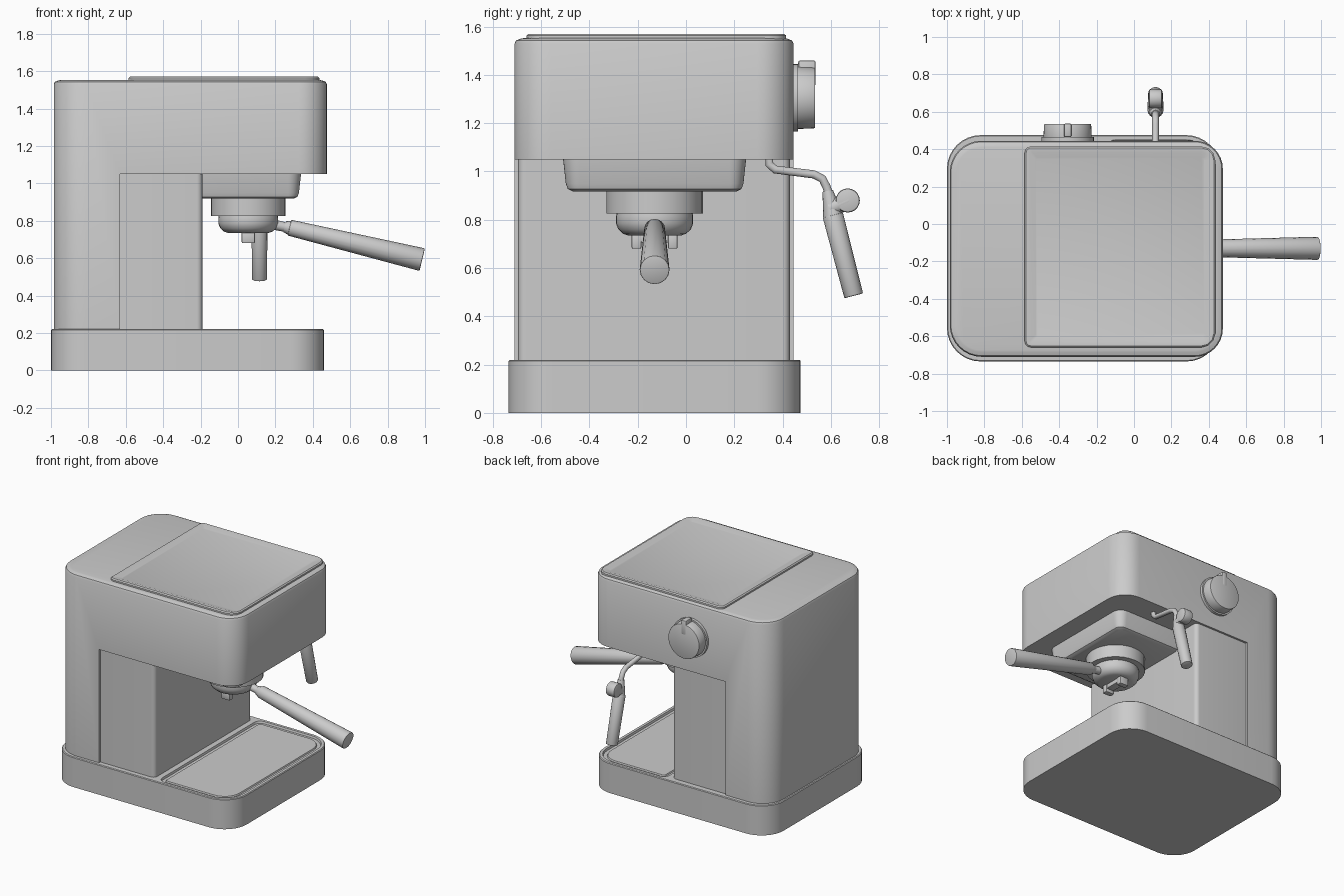
import bpy, bmesh, math
from mathutils import Vector

cube = bpy.data.objects.get("Cube")
if cube:
    bpy.data.objects.remove(cube, do_unlink=True)

grey = bpy.data.materials.new("plain grey")
grey.use_nodes = True
grey.diffuse_color = (0.6, 0.6, 0.6, 1)
grey.node_tree.nodes["Principled BSDF"].inputs["Base Color"].default_value = (0.6, 0.6, 0.6, 1)


def finish(ob, angle=35):
    """Apply modifiers, colour and shade one part."""
    bpy.ops.object.select_all(action='DESELECT')
    ob.select_set(True)
    bpy.context.view_layer.objects.active = ob
    bpy.ops.object.convert(target='MESH')
    ob.data.materials.clear()
    ob.data.materials.append(grey)
    bpy.ops.object.shade_smooth_by_angle(angle=math.radians(angle))
    return ob


def rounded(x0, x1, y0, y1, left, right, inset=0, n=8):
    """Rounded rectangle outline with separate left and right corner radii."""
    x0, x1, y0, y1 = x0 + inset, x1 - inset, y0 + inset, y1 - inset
    left, right = max(left - inset, 0.01), max(right - inset, 0.01)
    corners = [(x1 - right, y1 - right, right), (x0 + left, y1 - left, left),
               (x0 + left, y0 + left, left), (x1 - right, y0 + right, right)]
    pts = []
    for k, (cx, cy, r) in enumerate(corners):
        for i in range(n + 1):
            a = math.pi / 2 * (k + i / n)
            pts.append((cx + r * math.cos(a), cy + r * math.sin(a)))
    return pts


def circle(cx, cy, r, n=32):
    return [(cx + r * math.cos(math.tau * i / n), cy + r * math.sin(math.tau * i / n))
            for i in range(n)]


def loft(name, rings, done=True):
    """Skin stacked (outline, z) rings and cap both ends."""
    bm = bmesh.new()
    loops = [[bm.verts.new((x, y, z)) for x, y in pts] for pts, z in rings]
    for a, b in zip(loops, loops[1:]):
        for i in range(len(a)):
            j = (i + 1) % len(a)
            bm.faces.new((a[i], a[j], b[j], b[i]))
    bm.faces.new(loops[0][::-1])
    bm.faces.new(loops[-1])
    bmesh.ops.recalc_face_normals(bm, faces=bm.faces)
    me = bpy.data.meshes.new(name)
    bm.to_mesh(me)
    bm.free()
    ob = bpy.data.objects.new(name, me)
    bpy.context.collection.objects.link(ob)
    return finish(ob) if done else ob


def rod(name, a, b, r1, r2, sides=16, bevel=0.0):
    """Tapered cylinder between two points."""
    a, b = Vector(a), Vector(b)
    bpy.ops.mesh.primitive_cone_add(vertices=sides, radius1=r1, radius2=r2,
                                    depth=(b - a).length, location=(a + b) / 2,
                                    rotation=(b - a).to_track_quat('Z', 'Y').to_euler())
    ob = bpy.context.object
    ob.name = name
    if bevel:
        m = ob.modifiers.new("Bevel", 'BEVEL')
        m.width, m.segments, m.limit_method = bevel, 2, 'ANGLE'
        m.angle_limit = math.radians(50)
    return finish(ob)


def box(name, lo, hi, bevel=0.0):
    lo, hi = Vector(lo), Vector(hi)
    bpy.ops.mesh.primitive_cube_add(size=1, location=(lo + hi) / 2)
    ob = bpy.context.object
    ob.name = name
    ob.scale = hi - lo
    bpy.ops.object.transform_apply(location=False, rotation=False, scale=True)
    if bevel:
        m = ob.modifiers.new("Bevel", 'BEVEL')
        m.width, m.segments = bevel, 2
    return finish(ob)


# Base with a shallow drip tray set into its top
BASE = (-1.0, 0.46, -0.735, 0.475, 0.18, 0.18)
TRAY = (-0.15, 0.435, -0.71, 0.45, 0.05, 0.155)
loft("base", [(rounded(*BASE), 0), (rounded(*BASE), 0.215), (rounded(*BASE, 0.005), 0.22),
              (rounded(*TRAY), 0.22), (rounded(*TRAY, 0.004), 0.205),
              (rounded(*TRAY, 0.03), 0.205), (rounded(*TRAY, 0.034), 0.214)])

# Housing: full-height rear with the head reaching forward
BODY = (-0.985, 0.475, -0.71, 0.445, 0.17, 0.15)
housing = loft("housing", [(rounded(*BODY), 0.215), (rounded(*BODY), 1.53),
                           (rounded(*BODY, 0.006), 1.543), (rounded(*BODY, 0.025), 1.55),
                           (rounded(*BODY, 0.035), 1.552)], done=False)
cutter = box("housing_cutter", (-0.63, -1, 0.1), (1, 1, 1.05))
cutter.hide_render = True
cut = housing.modifiers.new("Cut", 'BOOLEAN')
cut.object, cut.solver = cutter, 'EXACT'
finish(housing)
bpy.data.objects.remove(cutter, do_unlink=True)

# Slightly recessed column below the head
COLUMN = (-0.66, -0.19, -0.695, 0.43, 0.01, 0.03)
loft("column", [(rounded(*COLUMN), 0.215), (rounded(*COLUMN), 1.06)])

# Cup warmer lid with a dished top
LID = (-0.585, 0.435, -0.66, 0.415, 0.035, 0.075)
loft("lid", [(rounded(*LID, n=3), 1.545), (rounded(*LID, n=3), 1.563),
             (rounded(*LID, 0.008, n=3), 1.57), (rounded(*LID, 0.03, n=3), 1.57),
             (rounded(*LID, 0.06, n=3), 1.56)])

# Brewing group under the head
HOOD = (-0.25, 0.338, -0.51, 0.25, 0.05, 0.07)
loft("group_hood", [(rounded(*HOOD), 1.06), (rounded(*HOOD, 0.012), 0.95),
                    (rounded(*HOOD, 0.02), 0.928), (rounded(*HOOD, 0.04), 0.918)])
CX, CY = 0.055, -0.13
loft("group_ring", [(circle(CX, CY, 0.2), z) for z in (0.93, 0.825)])
loft("filter_holder", [(circle(CX, CY, r), z) for r, z in
                       ((0.155, 0.84), (0.16, 0.815), (0.16, 0.785), (0.15, 0.76),
                        (0.13, 0.742), (0.11, 0.735))])

# Double spout
box("spout_bridge", (0.025, -0.22, 0.705), (0.085, -0.04, 0.745), 0.006)
for side in (-1, 1):
    y = CY + side * 0.075
    box("spout_leg", (0.02, y - 0.02, 0.68), (0.09, y + 0.02, 0.74), 0.006)

# Handle
rod("handle_neck", (0.18, CY, 0.782), (0.29, CY, 0.757), 0.028, 0.024)
rod("handle_collar", (0.25, CY, 0.768), (0.29, CY, 0.758), 0.03, 0.042)
rod("handle", (0.275, CY, 0.763), (0.985, CY, 0.592), 0.043, 0.062, 16, 0.006)

# Control knob with a pointer ridge
KX, KZ, BACK = -0.355, 1.305, 0.435
rod("knob_flange", (KX, BACK, KZ), (KX, 0.465, KZ), 0.14, 0.14, 40)
rod("knob", (KX, BACK, KZ), (KX, 0.535, KZ), 0.13, 0.126, 40, 0.005)
box("knob_pointer", (KX - 0.02, 0.465, KZ + 0.05), (KX + 0.02, 0.537, KZ + 0.155), 0.008)

# Steam pipe and wand
WX = 0.115
curve = bpy.data.curves.new("steam_pipe", 'CURVE')
curve.dimensions = '3D'
curve.bevel_depth, curve.bevel_resolution, curve.use_fill_caps = 0.018, 3, True
path = [(0.345, 1.07), (0.345, 1.03), (0.37, 1.008), (0.53, 0.988),
        (0.565, 0.97), (0.583, 0.935), (0.605, 0.86)]
spline = curve.splines.new('POLY')
spline.points.add(len(path) - 1)
for p, (y, z) in zip(spline.points, path):
    p.co = (WX, y, z, 1)
pipe = bpy.data.objects.new("steam_pipe", curve)
bpy.context.collection.objects.link(pipe)
finish(pipe, 60)
rod("wand_collar", (WX, 0.587, 0.92), (WX, 0.61, 0.81), 0.022, 0.042)
rod("wand_grip", (WX, 0.608, 0.82), (WX, 0.695, 0.485), 0.043, 0.04, 16, 0.005)

# Thumb tab on the wand
rod("wand_tab_stem", (WX, 0.595, 0.845), (WX, 0.675, 0.88), 0.036, 0.036)
rod("wand_tab", (WX - 0.035, 0.67, 0.88), (WX + 0.035, 0.67, 0.88), 0.05, 0.05, 20, 0.008)
